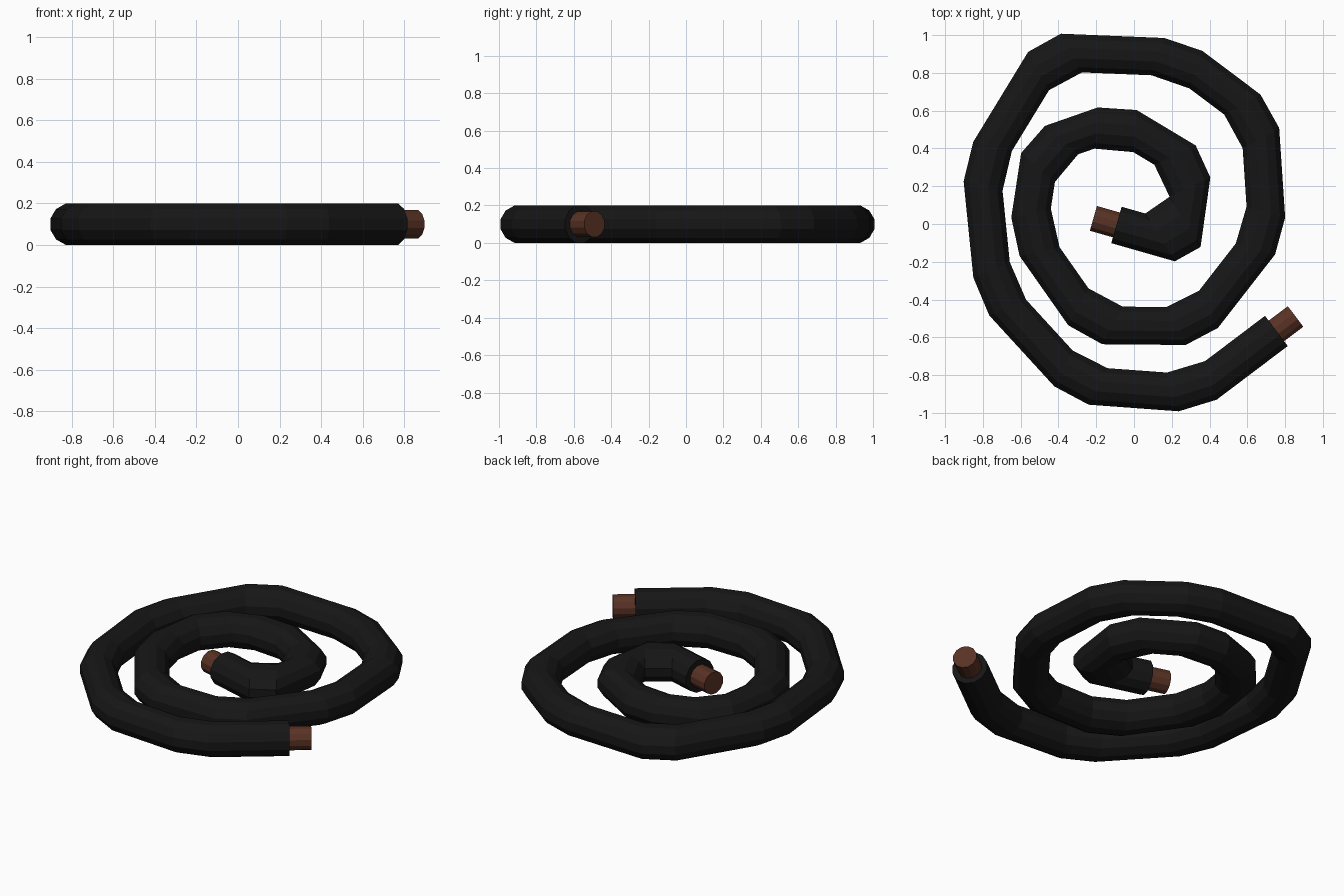
import bpy, bmesh, math
from mathutils import Vector

if "Cube" in bpy.data.objects:
    bpy.data.objects.remove(bpy.data.objects["Cube"])

SIDES, RADIUS, TIP_RADIUS = 12, 0.1, 0.068

# Centre line: start, then two ring centres per chamfered bend, then end
PATH = [Vector((x, y, RADIUS)) for x, y in [
    (-.093, -.005),
    (.138, -.071), (.270, .011), (.296, .196), (.217, .365),
    (.005, .492), (-.201, .508), (-.384, .444), (-.508, .299),
    (-.545, .058), (-.500, -.146), (-.294, -.439), (-.114, -.537),
    (.222, -.540), (.394, -.452), (.643, -.132), (.698, .063),
    (.672, .455), (.574, .632), (.328, .817), (.127, .886),
    (-.331, .905), (-.505, .810), (-.749, .410), (-.799, .201),
    (-.754, -.243), (-.669, -.442), (-.373, -.765), (-.190, -.860),
    (.206, -.889), (.407, -.828),
    (.754, -.566)]]


def material(name, color):
    m = bpy.data.materials.new(name)
    m.diffuse_color = (*color, 1)
    m.use_nodes = True
    m.node_tree.nodes["Principled BSDF"].inputs["Base Color"].default_value = m.diffuse_color
    return m


def sweep(name, rings, radius, mat):
    """Skin a tube through rings given as (centre, ring normal, sideways stretch)."""
    bm = bmesh.new()
    loops = []
    for c, n, stretch in rings:
        side = Vector((-n.y, n.x, 0))
        loop = []
        for k in range(SIDES):
            a = 2 * math.pi * (k + 0.5) / SIDES
            r = radius / math.cos(math.pi / SIDES)
            loop.append(bm.verts.new(c + side * (r * math.cos(a) * stretch)
                                     + Vector((0, 0, r * math.sin(a)))))
        loops.append(loop)
    for a, b in zip(loops, loops[1:]):
        for k in range(SIDES):
            j = (k + 1) % SIDES
            bm.faces.new((a[k], a[j], b[j], b[k]))
    bm.faces.new(loops[0])
    bm.faces.new(loops[-1])
    bmesh.ops.recalc_face_normals(bm, faces=bm.faces)
    me = bpy.data.meshes.new(name)
    bm.to_mesh(me)
    bm.free()
    me.materials.append(mat)
    ob = bpy.data.objects.new(name, me)
    bpy.context.collection.objects.link(ob)


black = material("black_rubber", (0.008, 0.008, 0.008))
copper = material("copper", (0.1, 0.032, 0.018))

# Insulation: both rings of a bend lie parallel to its mitre plane
rings = [(PATH[0], (PATH[1] - PATH[0]).normalized(), 1)]
for i in range(1, len(PATH) - 1, 2):
    n = (PATH[i + 1] - PATH[i]).normalized()
    before = (PATH[i] - PATH[i - 1]).normalized()
    after = (PATH[i + 2] - PATH[i + 1]).normalized()
    rings.append((PATH[i], n, 1 / n.dot(before)))
    rings.append((PATH[i + 1], n, 1 / n.dot(after)))
rings.append((PATH[-1], (PATH[-1] - PATH[-2]).normalized(), 1))
sweep("cable_insulation", rings, RADIUS, black)

# Bare wire tips at both ends
for name, end, inner in (("inner_wire_tip", PATH[0], PATH[1]),
                         ("outer_wire_tip", PATH[-1], PATH[-2])):
    d = (end - inner).normalized()
    sweep(name, [(end - d * 0.04, d, 1), (end + d * 0.127, d, 1)], TIP_RADIUS, copper)
